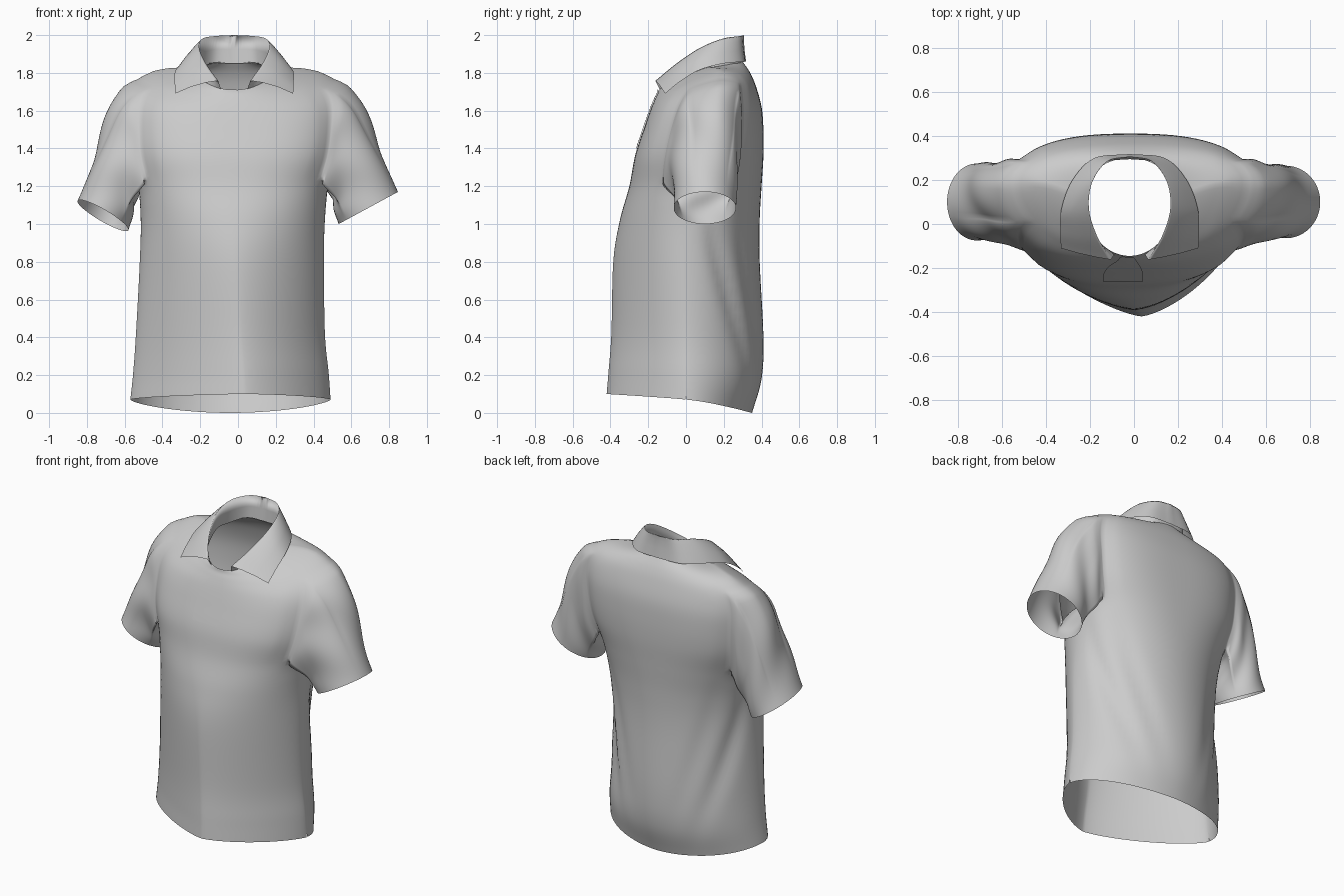
import bpy, bmesh, math
from mathutils import Vector

if "Cube" in bpy.data.objects:
    bpy.data.objects.remove(bpy.data.objects["Cube"], do_unlink=True)

fabric = bpy.data.materials.new("grey_fabric")
fabric.use_nodes = True
GREY = (0.6, 0.6, 0.6, 1)
fabric.diffuse_color = GREY
fabric.node_tree.nodes["Principled BSDF"].inputs["Base Color"].default_value = GREY


def finish(bm, name):
    bmesh.ops.recalc_face_normals(bm, faces=bm.faces[:])
    mesh = bpy.data.meshes.new(name)
    bm.to_mesh(mesh)
    bm.free()
    mesh.materials.append(fabric)
    obj = bpy.data.objects.new(name, mesh)
    bpy.context.collection.objects.link(obj)
    for p in mesh.polygons:
        p.use_smooth = True


def spline(keys, t):
    """Catmull-Rom through tuples; t runs from 0 to len(keys) - 1."""
    i = min(int(t), len(keys) - 2)
    f = t - i
    b, c = keys[i], keys[i + 1]
    a = keys[i - 1] if i else [2 * p - q for p, q in zip(b, c)]
    d = keys[i + 2] if i + 2 < len(keys) else [2 * q - p for p, q in zip(b, c)]
    return [q + f / 2 * (r - p + f * (2 * p - 5 * q + 4 * r - s + f * (3 * (q - r) + s - p)))
            for p, q, r, s in zip(a, b, c, d)]


def skin(bm, rows, closed=False):
    n = len(rows[0])
    for r0, r1 in zip(rows, rows[1:]):
        for j in range(n if closed else n - 1):
            k = (j + 1) % n
            bm.faces.new((r0[j], r0[k], r1[k], r1[j]))


# Torso sections: z front, side, back; x min, max; y front, middle, back;
# roundness front, back
SECTIONS = [
    (.10, .07, .00, -.57, .49, -.42, .00, .35, 1.4, 1.9),
    (.22, .21, .18, -.555, .48, -.41, .00, .40, 1.4, 1.9),
    (.42, .42, .40, -.54, .46, -.395, .00, .41, 1.45, 1.9),
    (.80, .80, .80, -.52, .455, -.385, .00, .39, 1.6, 2),
    (1.02, 1.02, 1.02, -.515, .46, -.35, .03, .39, 1.9, 2.1),
    (1.20, 1.20, 1.20, -.53, .48, -.30, .07, .40, 2.3, 2.3),
    (1.36, 1.36, 1.36, -.565, .525, -.27, .11, .41, 2.6, 2.5),
    (1.50, 1.52, 1.50, -.575, .545, -.225, .13, .41, 2.6, 2.6),
    (1.60, 1.66, 1.62, -.575, .55, -.19, .15, .40, 2.3, 2.5),
    (1.66, 1.77, 1.73, -.53, .51, -.165, .18, .37, 1.9, 2.3),
    (1.69, 1.82, 1.80, -.40, .37, -.15, .18, .34, 1.9, 2.1),
    (1.71, 1.83, 1.86, -.23, .19, -.145, .12, .30, 2, 2),
]
COLS, SUB = 96, 6
ROWS = (len(SECTIONS) - 1) * SUB


def torso(t, ang):
    zf, zs, zb, x0, x1, yf, ym, yb, ef, eb = spline(SECTIONS, t)
    c, s = math.cos(ang), math.sin(ang)
    e = eb if s > 0 else ef
    px = math.copysign(abs(c) ** (2 / e), c)
    py = math.copysign(abs(s) ** (2 / e), s)
    z = zs + ((zb if s > 0 else zf) - zs) * abs(s) ** (1.4 if s > 0 else 1.2)
    p = Vector(((x0 + x1) / 2 + px * (x1 - x0) / 2,
                ym + py * ((yb - ym) if s > 0 else (ym - yf)), z))
    # Drape folds running from each armpit down across the back
    side = math.atan2(s, abs(c))
    for start, slope, depth in ((.25, .85, .022), (.75, .6, .012)):
        off = (side - start - slope * (1.05 - z)) / .13
        fade = math.exp(-((z - .65) / .38) ** 2)
        p -= Vector((c, s, 0)) * depth * fade * math.exp(-off * off)
    # Lower front drapes slightly off centre
    if s < 0:
        p.x += .08 * s * s * max(0, 1 - z / 1.2)
    return p


# Torso grid
bm = bmesh.new()
grid = [[bm.verts.new(torso(i / SUB, 2 * math.pi * j / COLS)) for j in range(COLS)]
        for i in range(ROWS + 1)]
skin(bm, grid, closed=True)

# Sleeves grown from the edge of each armhole
LOW, HIGH, HALF, STEPS = 31, 54, 8, 26
for sx, mid, cuff, out, back in (
        (1, 0, Vector((.69, .10, 1.085)), Vector((.157, 0, .085)), Vector((0, .165, 0))),
        (-1, COLS // 2, Vector((-.715, .10, 1.045)), Vector((-.135, 0, .075)),
         Vector((0, .175, -.035)))):
    cols = [(mid + j) % COLS for j in range(-HALF, HALF + 1)]
    inner = set()
    for i in range(LOW, HIGH):
        for a, b in zip(cols, cols[1:]):
            quad = {grid[i][a], grid[i][b], grid[i + 1][a], grid[i + 1][b]}
            inner.update(f for f in grid[i][a].link_faces if set(f.verts) == quad)
    loop = ([grid[LOW][j] for j in cols] + [grid[i][cols[-1]] for i in range(LOW + 1, HIGH)]
            + [grid[HIGH][j] for j in reversed(cols)]
            + [grid[i][cols[0]] for i in range(HIGH - 1, LOW, -1)])
    bmesh.ops.delete(bm, geom=list(inner), context='FACES_ONLY')
    ys, zs = [v.co.y for v in loop], [v.co.z for v in loop]
    yc, zc = (max(ys) + min(ys)) / 2, (max(zs) + min(zs)) / 2
    hy, hz = max(ys) - yc, max(zs) - zc
    axis = Vector((sx * .45, 0, -.9))
    rings = [loop] + [[] for _ in range(STEPS)]
    for v in loop:
        a = math.atan2((v.co.z - zc) / hz, (v.co.y - yc) / hy)
        p0 = v.co.copy()
        p3 = cuff + math.cos(a) * back + math.sin(a) * out
        reach = (p3 - p0).length * .36
        top = max(0, math.sin(a))
        p1 = p0 + Vector((sx, 0, -.15 - .5 * (1 - top))).normalized() * reach * (.5 + .3 * top)
        p2 = p3 - axis * reach
        for k in range(1, STEPS + 1):
            t = k / STEPS
            p = (p0 * (1 - t) ** 3 + p1 * 3 * t * (1 - t) ** 2
                 + p2 * 3 * t * t * (1 - t) + p3 * t ** 3)
            # Soft wrinkles slanting round the sleeve
            wave = .008 * math.sin(3 * a + 9 * t) * math.sin(math.pi * t)
            p += Vector((sx * math.sin(a), math.cos(a), 0)) * wave
            rings[k].append(bm.verts.new(p))
    skin(bm, rings, closed=True)
    # Soften the armhole seam
    soft = set(loop)
    for _ in range(3):
        soft |= {e.other_vert(v) for v in soft for e in v.link_edges}
    soft = [v for v in soft if v.link_faces]
    for _ in range(6):
        bmesh.ops.smooth_vert(bm, verts=soft, factor=.5, use_axis_x=True,
                              use_axis_y=True, use_axis_z=True)

# Short hem slits at both sides
slit = []
for j in (0, COLS // 2):
    for i in range(3):
        slit.append(bm.edges.get((grid[i][j], grid[i + 1][j])))
bmesh.ops.split_edges(bm, edges=slit)
for v in bm.verts:
    if len(v.link_faces) == 1 and v.co.z < .1 and abs(v.co.y) < .01:
        v.co.y += math.copysign(.004, v.link_faces[0].calc_center_median().y)
bmesh.ops.delete(bm, geom=[v for v in bm.verts if not v.link_faces], context='VERTS')
finish(bm, "shirt_body")

# Collar: stand base, fold edge and leaf edge, from centre back to front tip
COLLAR = [
    (0, .295, 1.85, 0, .308, 2.0, 0, .318, 1.86),
    (.11, .28, 1.85, .10, .285, 1.995, .16, .30, 1.858),
    (.18, .20, 1.83, .17, .19, 1.98, .26, .20, 1.85),
    (.20, .09, 1.82, .185, .07, 1.93, .31, .07, 1.815),
    (.165, -.05, 1.75, .15, -.05, 1.85, .315, -.035, 1.752),
    (.07, -.14, 1.715, .085, -.162, 1.758, .312, -.11, 1.69),
]
bm = bmesh.new()
rows = []
N = (len(COLLAR) - 1) * 6
for m in range(-N, N + 1):
    k = spline(COLLAR, abs(m) / 6)
    base, fold, leaf = (Vector((math.copysign(k[i], m) if m else 0, k[i + 1], k[i + 2]))
                        for i in (0, 3, 6))
    shift = Vector((-.02, 0, 0))
    pts = [base, base.lerp(fold, .5), fold]
    pts += [fold.lerp(leaf, f) + Vector((0, -.02, .05)) * f * (1 - f) for f in (.06, .3, .65, 1)]
    rows.append([bm.verts.new(p + shift) for p in pts])
skin(bm, rows)
finish(bm, "collar")

# Button placket: thin strip down the centre of the chest
bm = bmesh.new()
rows = []
for i in range(25):
    t = 6.25 + (len(SECTIONS) - 7.3) * i / 24
    strip = [torso(t, -math.pi / 2 + d) for d in (-.14, -.07, 0, .05)]
    rows.append([bm.verts.new(p + Vector((0, -.005, .002))) for p in strip])
skin(bm, rows)
finish(bm, "button_placket")
